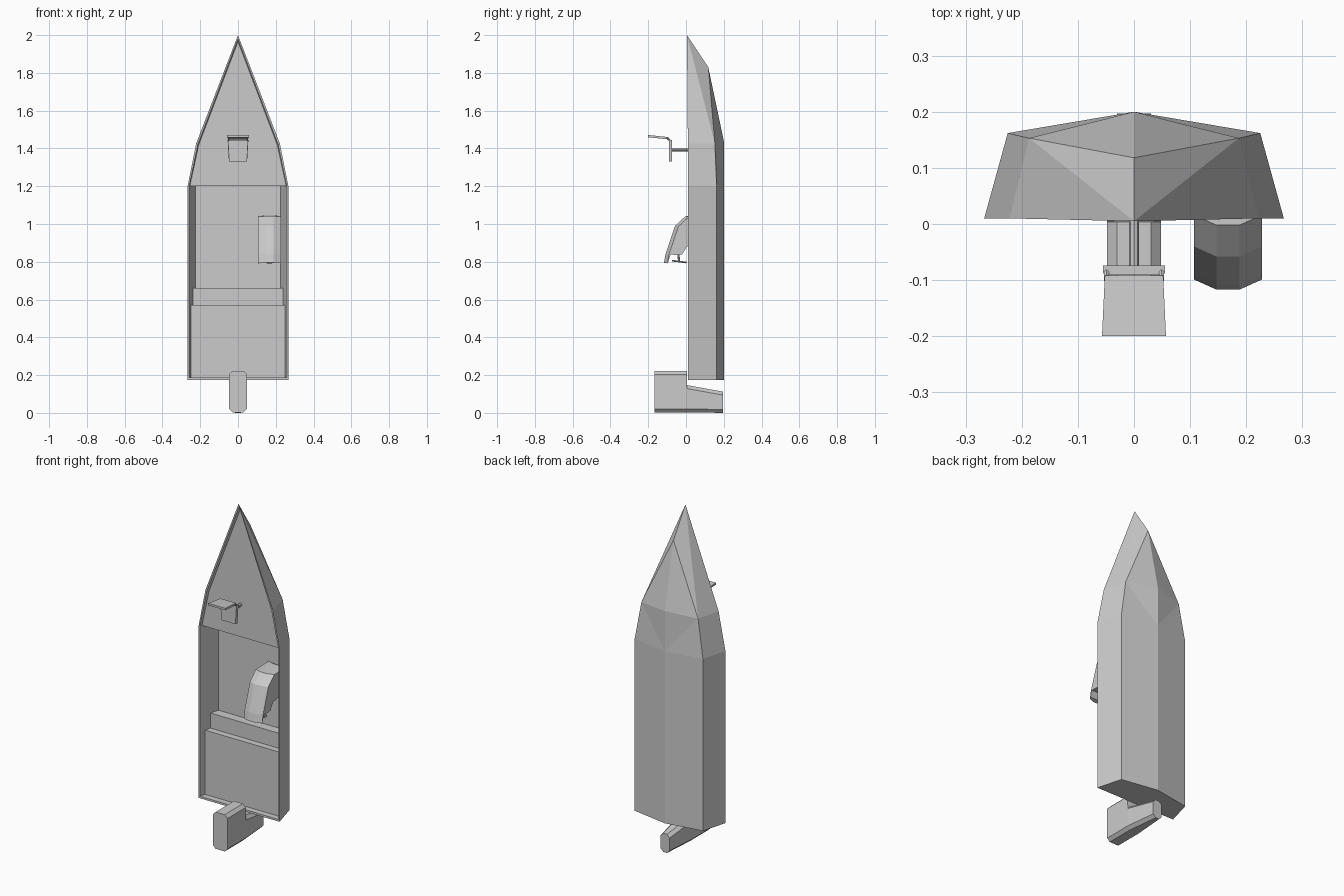
import bpy, bmesh, math
from mathutils import Vector

if "Cube" in bpy.data.objects:
    bpy.data.objects.remove(bpy.data.objects["Cube"])


def finish(name, bm):
    bmesh.ops.remove_doubles(bm, verts=bm.verts, dist=0.0005)
    bmesh.ops.recalc_face_normals(bm, faces=bm.faces)
    me = bpy.data.meshes.new(name)
    bm.to_mesh(me)
    bm.free()
    ob = bpy.data.objects.new(name, me)
    bpy.context.collection.objects.link(ob)
    return ob


def face(bm, pts):
    bm.faces.new([bm.verts.new(p) for p in pts])


def pair(bm, pts):
    """Add a face and its mirror image across x = 0."""
    face(bm, pts)
    face(bm, [(-x, y, z) for x, y, z in reversed(pts)])


def loft(name, loops):
    """Skin a list of equal-length loops and cap both ends."""
    bm = bmesh.new()
    rows = [[bm.verts.new(p) for p in lp] for lp in loops]
    n = len(rows[0])
    for a, b in zip(rows, rows[1:]):
        for i in range(n):
            j = (i + 1) % n
            bm.faces.new((a[i], a[j], b[j], b[i]))
    bm.faces.new(rows[0])
    bm.faces.new(rows[-1])
    return finish(name, bm)


def rod(name, p, q, r, sides=8):
    p, q = Vector(p), Vector(q)
    d = q - p
    bpy.ops.mesh.primitive_cylinder_add(vertices=sides, radius=r, depth=d.length, location=(p + q) / 2,
                                        rotation=d.to_track_quat('Z', 'Y').to_euler())
    bpy.context.object.name = name


# Hull: outer points (gunwale, chine, keel) at three stations, then stem and bow
T, DECK = 0.01, 0.025
gun = [(0.267, T, 0.175), (0.267, T, 1.2), (0.222, T, 1.425)]
chine = [(0.225, 0.162, 0.175), (0.225, 0.162, 1.2), (0.187, 0.153, 1.425)]
keel = [(0, 0.2, 0.175), (0, 0.2, 1.2), (0, 0.2, 1.44)]
stem, bow = (0, 0.118, 1.83), (0, T - 0.005, 2.0)

bm = bmesh.new()
for i in range(2):
    pair(bm, [gun[i], gun[i + 1], chine[i + 1], chine[i]])
pair(bm, [chine[0], chine[1], keel[1], keel[0]])
pair(bm, [chine[1], chine[2], keel[1]])
pair(bm, [chine[2], keel[2], keel[1]])
pair(bm, [chine[2], stem, keel[2]])
pair(bm, [gun[2], bow, chine[2]])
pair(bm, [bow, stem, chine[2]])


def wall(y, z):
    """Point on the sloping inner side wall."""
    return (0.259 - 0.27 * (y - T), y, z)


# Cockpit: stepped floor profile (y, z) from the stern to the bow deck
steps = [(T, 0.187), (0.045, 0.187), (0.045, 0.57), (0.083, 0.57), (0.083, 0.66),
         (0.137, 0.66), (0.137, 1.2), (DECK, 1.2)]
for a, b in zip(steps, steps[1:]):
    p, q = wall(*a), wall(*b)
    face(bm, [p, q, (-q[0], q[1], q[2]), (-p[0], p[1], p[2])])
pair(bm, [wall(*s) for s in steps] + [wall(T, 1.2)])

# Transom, rim and bow deck
rim = [wall(T, 0.187), wall(T, 1.2), (0.213, T, 1.42), (0, T, 1.98)]
low = [wall(DECK, 1.2), (0.208, DECK, 1.418), (0, DECK, 1.965)]
outer = gun + [bow]
for i in range(3):
    pair(bm, [outer[i], outer[i + 1], rim[i + 1], rim[i]])
for i in range(2):
    pair(bm, [rim[i + 1], rim[i + 2], low[i + 1], low[i]])
pair(bm, [low[0], low[1], low[2], (0, DECK, 1.2)])
mir = lambda p: (-p[0], p[1], p[2])
face(bm, [gun[0], rim[0], mir(rim[0]), mir(gun[0])])
face(bm, [gun[0], chine[0], keel[0], mir(chine[0]), mir(gun[0])])
finish("hull", bm)


# Outboard motor: chamfered sections along y
def octagon(y, w, z0, z1, cx=0.018, cz=0.018):
    half = [(w - cx, z0), (w, z0 + cz), (w, z1 - cz), (w - cx, z1)]
    return [(x, y, z) for x, z in half] + [(-x, y, z) for x, z in reversed(half)]


loft("motor", [octagon(-0.168, 0.048, 0.003, 0.222), octagon(0.004, 0.048, 0.003, 0.222),
               octagon(0.005, 0.048, 0.003, 0.147), octagon(0.197, 0.03, 0.0, 0.112)])


# Steering console: curved body with a hood; front and rear points given as (y, z)
def console_loop(f, r):
    a, b = 0.107, 0.228
    c = (f[0] + 0.018, f[1] - 0.003)
    pts = [(a, r), (a, c), (a + 0.04, f), (b - 0.04, f), (b, c), (b, r)]
    return [(x, p[0], p[1]) for x, p in pts]


loft("console", [console_loop(f, r) for f, r in [
    ((0.118, 1.045), (0.137, 0.90)), ((-0.002, 1.042), (0.005, 0.88)),
    ((-0.058, 0.99), (-0.022, 0.838)), ((-0.102, 0.86), (-0.04, 0.836)),
    ((-0.108, 0.842), (-0.082, 0.838)), ((-0.117, 0.795), (-0.094, 0.80))]])

# Steering wheel and column
bpy.ops.mesh.primitive_torus_add(major_segments=16, minor_segments=6, major_radius=0.035, minor_radius=0.005,
                                 location=(0.167, -0.036, 0.801), rotation=(-0.13, 0, 0))
bpy.context.object.name = "steering_wheel"
rod("steering_column", (0.167, -0.036, 0.80), (0.167, -0.042, 0.85), 0.006)
rod("wheel_spoke", (0.133, -0.036, 0.801), (0.201, -0.036, 0.801), 0.004, 6)

# Fishing seat: pan, backrest, side brackets and post
pan = lambda y, s: [(-0.048 * s, y, 1.332), (0.048 * s, y, 1.332), (0.055 * s, y, 1.445), (-0.055 * s, y, 1.445)]
loft("seat_pan", [pan(-0.091, 0.97), pan(-0.086, 1), pan(-0.074, 1)])
back = lambda y, w, z0, z1: [(-w, y, z0), (w, y, z0), (w, y, z1), (-w, y, z1)]
loft("seat_back", [back(-0.2, 0.057, 1.459, 1.471), back(-0.092, 0.052, 1.448, 1.46)])
for s, side in ((-1, "left"), (1, "right")):
    rod(side + "_seat_bracket", (s * 0.049, -0.078, 1.435), (s * 0.049, -0.1, 1.456), 0.005, 6)
rod("seat_post", (0, -0.075, 1.392), (0, DECK, 1.392), 0.009)
